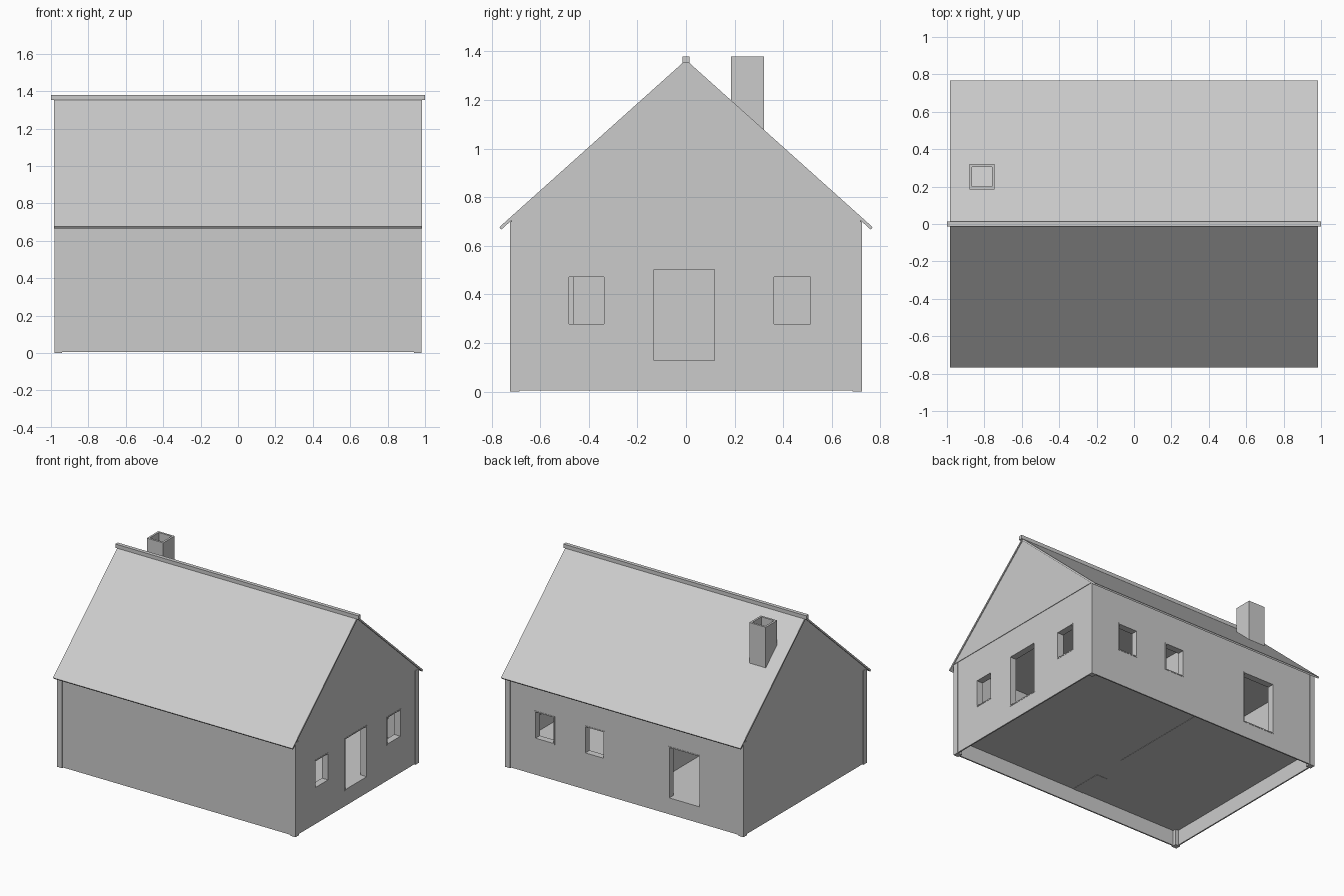
import bpy, bmesh
from mathutils import Vector

if "Cube" in bpy.data.objects:
    bpy.data.objects.remove(bpy.data.objects["Cube"])


def make(name, verts, faces, thick=0.0, offset=-1):
    me = bpy.data.meshes.new(name)
    me.from_pydata(verts, [], faces)
    bm = bmesh.new()
    bm.from_mesh(me)
    if not thick:
        bmesh.ops.recalc_face_normals(bm, faces=bm.faces)
    bm.to_mesh(me)
    bm.free()
    ob = bpy.data.objects.new(name, me)
    bpy.context.collection.objects.link(ob)
    if thick:
        m = ob.modifiers.new("thickness", 'SOLIDIFY')
        m.thickness, m.offset = thick, offset
    return ob


def prism(name, profile, x0, x1):
    """Extrude a (y, z) profile along x."""
    n = len(profile)
    v = [(x, y, z) for x in (x0, x1) for y, z in profile]
    f = [tuple(range(n)), tuple(range(n, 2 * n))]
    f += [(i, (i + 1) % n, n + (i + 1) % n, n + i) for i in range(n)]
    return make(name, v, f)


def box(name, x0, x1, y0, y1, z0, z1):
    return prism(name, [(y0, z0), (y1, z0), (y1, z1), (y0, z1)], x0, x1)


def panel(name, u0, u1, z0, z1, holes, place, thick):
    """Upright sheet with rectangular openings; place(u, z) -> xyz."""
    us = sorted({u0, u1, *[h[0] for h in holes], *[h[1] for h in holes]})
    zs = sorted({z0, z1, *[h[2] for h in holes], *[h[3] for h in holes]})
    v = [place(u, z) for u in us for z in zs]
    k, f = len(zs), []
    for i in range(len(us) - 1):
        for j in range(k - 1):
            u, z = (us[i] + us[i + 1]) / 2, (zs[j] + zs[j + 1]) / 2
            if not any(a < u < b and c < z < d for a, b, c, d in holes):
                f.append((i * k + j, (i + 1) * k + j, (i + 1) * k + j + 1, i * k + j + 1))
    return make(name, v, f, thick, 0)


def frames(name, holes, place, depth, w=0.008):
    """Thin deep casing around every opening."""
    for i, (a, b, c, d) in enumerate(holes):
        panel(f"{name}_{i + 1}", a, b, c, d, [(a + w, b - w, c + w, d - w)], place, depth)


# Outer walls
WX, WY, T = 0.97, 0.715, 0.01
side_holes = [(-0.49, -0.33, 0.27, 0.48), (-0.14, 0.125, 0.12, 0.51), (0.355, 0.52, 0.27, 0.48)]
back_holes = [(0.575, 0.74, 0.27, 0.48), (0.165, 0.33, 0.27, 0.48), (-0.625, -0.36, 0.12, 0.51)]
panel("right_wall", -WY, WY, 0.005, 0.71, side_holes, lambda u, z: (WX, u, z), T)
panel("left_wall", -WY, WY, 0.005, 0.71, [], lambda u, z: (-WX, u, z), T)
panel("back_wall", -WX, WX, 0.005, 0.71, back_holes, lambda u, z: (u, WY, z), T)
panel("front_wall", -WX, WX, 0.005, 0.71, [], lambda u, z: (u, -WY, z), T)

# Window and door casings
frames("right_casing", side_holes, lambda u, z: (WX - 0.018, u, z), 0.05)
frames("back_casing", back_holes, lambda u, z: (u, WY - 0.018, z), 0.05)

# Corner posts and gables
for sx in (-1, 1):
    for sy in (-1, 1):
        x, y = sx * 0.96, sy * 0.705
        box("corner_post", x - 0.02, x + 0.02, y - 0.02, y + 0.02, 0, 0.7)
    x = sx * 0.972
    prism("gable", [(-0.722, 0.705), (0.722, 0.705), (0, 1.355)], x - 0.007, x + 0.007)

# Floor, ceiling and the partition with its doorway
box("floor", -WX, WX, -WY, WY, 0.118, 0.128)
box("ceiling", -WX, WX, -WY, WY, 0.7, 0.708)
panel("partition", -WY, WY, 0.116, 0.7, [(-0.46, -0.21, 0.116, 0.51)],
      lambda u, z: (-0.105, u, z), 0.09)

# Roof slopes and ridge cap
for s in (-1, 1):
    prism("roof_slope", [(0, 1.365), (s * 0.768, 0.677), (s * 0.76, 0.667), (0, 1.349)],
          -0.985, 0.985)
box("ridge_cap", -1, 1, -0.014, 0.014, 1.352, 1.38)

# Hollow chimney
cx, cy = -0.8125, 0.2525
o, i = 0.0675, 0.0525
ring = [(-1, -1), (1, -1), (1, 1), (-1, 1)]
verts = [(cx + r * a, cy + r * b, z) for r in (o, i) for z in (1.06, 1.38) for a, b in ring]
faces = []
for p, q in ((0, 4), (4, 12), (12, 8), (8, 0)):
    faces += [(p + k, p + (k + 1) % 4, q + (k + 1) % 4, q + k) for k in range(4)]
make("chimney", verts, faces)
